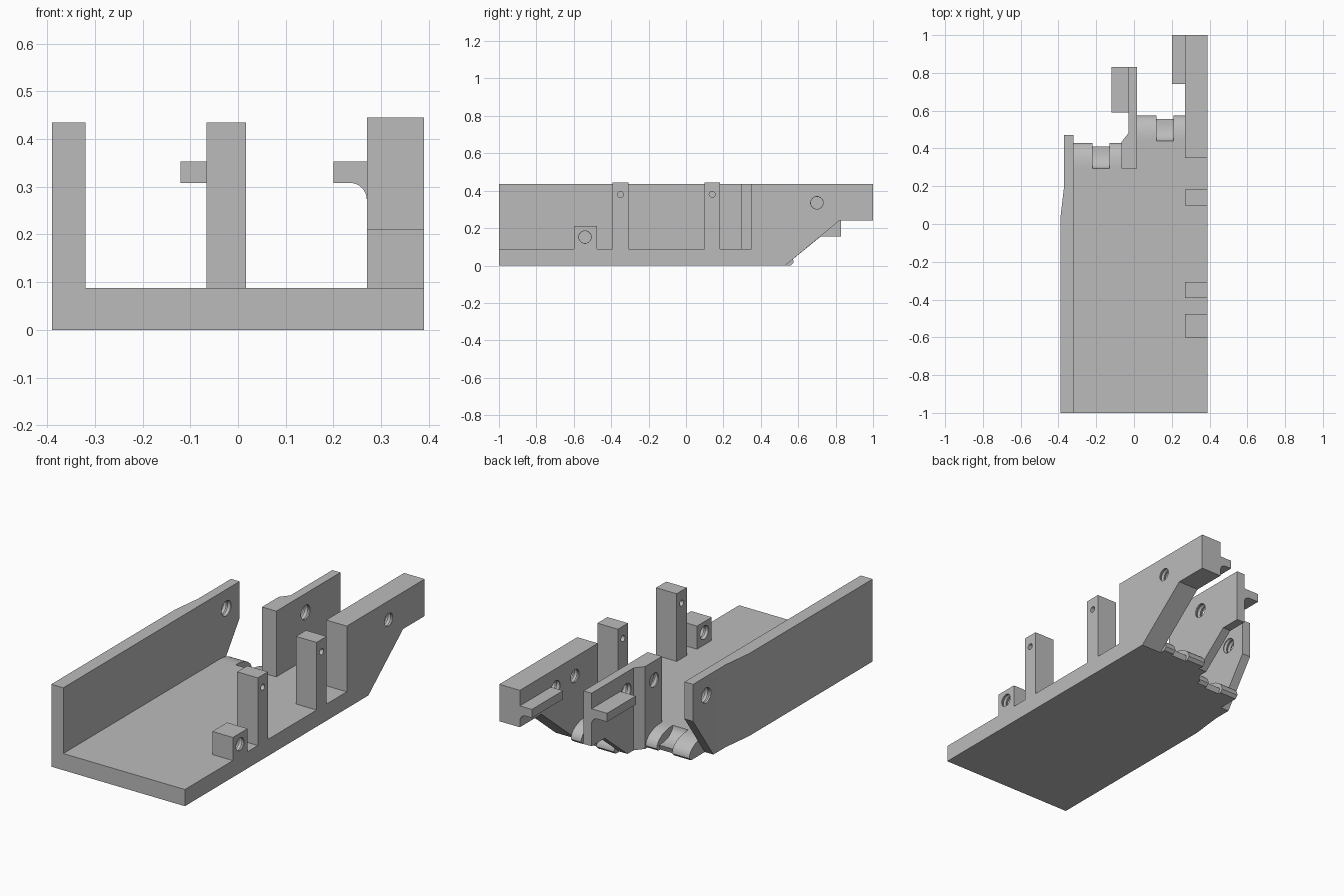
import bpy, bmesh, math
from mathutils import Vector

cube = bpy.data.objects.get("Cube")
if cube:
    bpy.data.objects.remove(cube, do_unlink=True)

grey = bpy.data.materials.new("plain_grey")
grey.use_nodes = True
colour = (0.5, 0.5, 0.5, 1)
grey.diffuse_color = colour
grey.node_tree.nodes["Principled BSDF"].inputs["Base Color"].default_value = colour

DECK, TOP = 0.088, 0.435
PLACE = {
    "x": lambda a, b, t: Vector((t, a, b)),
    "y": lambda a, b, t: Vector((a, t, b)),
    "z": lambda a, b, t: Vector((a, b, t)),
}


def finish(name, bm):
    bmesh.ops.recalc_face_normals(bm, faces=bm.faces)
    mesh = bpy.data.meshes.new(name)
    bm.to_mesh(mesh)
    bm.free()
    mesh.materials.append(grey)
    ob = bpy.data.objects.new(name, mesh)
    bpy.context.collection.objects.link(ob)
    return ob


def prism(name, profile, lo, hi, axis="x"):
    """Extrude a closed profile along an axis."""
    bm = bmesh.new()
    face = bm.faces.new([bm.verts.new(PLACE[axis](a, b, lo)) for a, b in profile])
    out = bmesh.ops.extrude_face_region(bm, geom=[face])
    verts = [v for v in out["geom"] if isinstance(v, bmesh.types.BMVert)]
    bmesh.ops.translate(bm, verts=verts, vec=PLACE[axis](0, 0, hi - lo))
    return finish(name, bm)


def rect(a0, a1, b0, b1):
    return [(a0, b0), (a1, b0), (a1, b1), (a0, b1)]


def arc(cy, cz, ry, rz, start, end, n=10):
    angles = [math.radians(start + (end - start) * i / n) for i in range(n + 1)]
    return [(cy + ry * math.cos(t), cz + rz * math.sin(t)) for t in angles]


def bore_cutter(y, z, r, lo, hi, thread):
    """Ridged rod along x that leaves a threaded hole."""
    bm = bmesh.new()
    steps = max(2, 2 * round((hi - lo) / 0.024)) if thread else 1
    rings = []
    for i in range(steps + 1):
        rr = r * (0.86 if i % 2 else 1) if thread else r
        rings.append([bm.verts.new((lo + (hi - lo) * i / steps, py, pz))
                      for py, pz in arc(y, z, rr, rr, 0, 360, 24)[:-1]])
    for a, b in zip(rings, rings[1:]):
        for i in range(24):
            j = (i + 1) % 24
            bm.faces.new((a[i], a[j], b[j], b[i]))
    bm.faces.new(rings[0])
    bm.faces.new(rings[-1])
    return finish("bore_cutter", bm)


def cut(ob, cutter):
    cutter.hide_render = True
    mod = ob.modifiers.new("cut", "BOOLEAN")
    mod.operation, mod.solver, mod.object = "DIFFERENCE", "EXACT", cutter
    bpy.context.view_layer.objects.active = ob
    bpy.ops.object.modifier_apply(modifier=mod.name)
    bpy.data.objects.remove(cutter, do_unlink=True)


def bore(ob, y, z, r, lo, hi, thread=True):
    cut(ob, bore_cutter(y, z, r, lo, hi, thread))


# Floor plate with stepped back edge
prism("floor_plate", [(-0.32, -1), (0.39, -1), (0.39, 0.35), (0.27, 0.35),
                      (0.27, 0.44), (0.017, 0.44), (0.017, 0.295), (-0.32, 0.295)],
      0, DECK, "z")

# Long side wall, tapered on its outer face
wall = prism("side_wall", [(-1, 0), (0.3, 0), (0.47, 0.24), (0.47, TOP), (-1, TOP)],
             -0.39, -0.32)
cut(wall, prism("taper_cutter", [(-0.5, 0.03), (-0.39, 0.03), (-0.37, 0.2),
                                 (-0.37, 0.6), (-0.5, 0.6)], -0.1, 0.6, "z"))
bore(wall, 0.36, 0.335, 0.042, -0.5, -0.3)

# Middle wall: thin arm plus thick boss with a slanted back
arm = prism("middle_arm", [(0.295, 0), (0.53, 0), (0.72, 0.155), (0.83, 0.155),
                           (0.83, TOP), (0.295, TOP)], -0.03, 0.017)
bore(arm, 0.54, 0.335, 0.042, -0.1, 0.1)
boss = prism("middle_boss", [(-0.066, 0.295), (-0.03, 0.295), (-0.03, 0.48),
                             (-0.066, 0.435)], 0, TOP, "z")
bore(boss, 0.36, 0.335, 0.042, -0.1, -0.034)

# Right arm
right = prism("right_arm", [(0.35, 0), (0.53, 0), (0.82, 0.24), (1, 0.24),
                            (1, TOP), (0.35, TOP)], 0.27, 0.39)
bore(right, 0.7, 0.335, 0.038, 0.2, 0.45)
bore(right, 0.54, 0.335, 0.038, 0.24, 0.33)

# Ledges with a fillet under the root
for name, root, tip, y0, y1 in (("middle_ledge", -0.03, -0.12, 0.59, 0.83),
                                ("right_ledge", 0.27, 0.2, 0.74, 1)):
    profile = [(root, 0.353), (tip, 0.353), (tip, 0.308)]
    profile += arc(root - 0.035, 0.273, 0.035, 0.035, 90, 0, 8)
    prism(name, profile, y0, y1, "y")

# Rounded lugs and scooped gaps along the back edge
for bay, y0, xs in (("left", 0.295, (-0.32, -0.22, -0.13, -0.066)),
                    ("right", 0.44, (0.017, 0.12, 0.21, 0.27))):
    lug = [(y0, 0), (y0, DECK)] + arc(y0 + 0.01, 0.015, 0.125, DECK - 0.015, 90, 0)
    lug.append((y0 + 0.12, 0))
    scoop = [(y0, 0)] + arc(y0 + 0.095, DECK, 0.095, 0.06, 180, 270)
    scoop += [(y0 + 0.115, 0.028), (y0 + 0.105, 0)]
    for part, profile, i in (("outer_lug", lug, 0), ("scoop", scoop, 1), ("inner_lug", lug, 2)):
        prism(f"{bay}_{part}", profile, xs[i], xs[i + 1])

# Posts with pin holes
for name, y in (("front_post", -0.35), ("rear_post", 0.14)):
    post = prism(name, rect(y - 0.042, y + 0.042, DECK, 0.445), 0.27, 0.39)
    bore(post, y, 0.38, 0.016, 0.2, 0.45, thread=False)

# Short threaded block
block = prism("threaded_block", rect(-0.6, -0.477, DECK, 0.21), 0.27, 0.39)
bore(block, -0.54, 0.152, 0.038, 0.2, 0.45)

# Smooth the curved faces, keep edges sharp
for ob in bpy.context.scene.objects:
    ob.select_set(ob.type == "MESH")
bpy.context.view_layer.objects.active = wall
bpy.ops.object.shade_smooth_by_angle(angle=math.radians(30))
